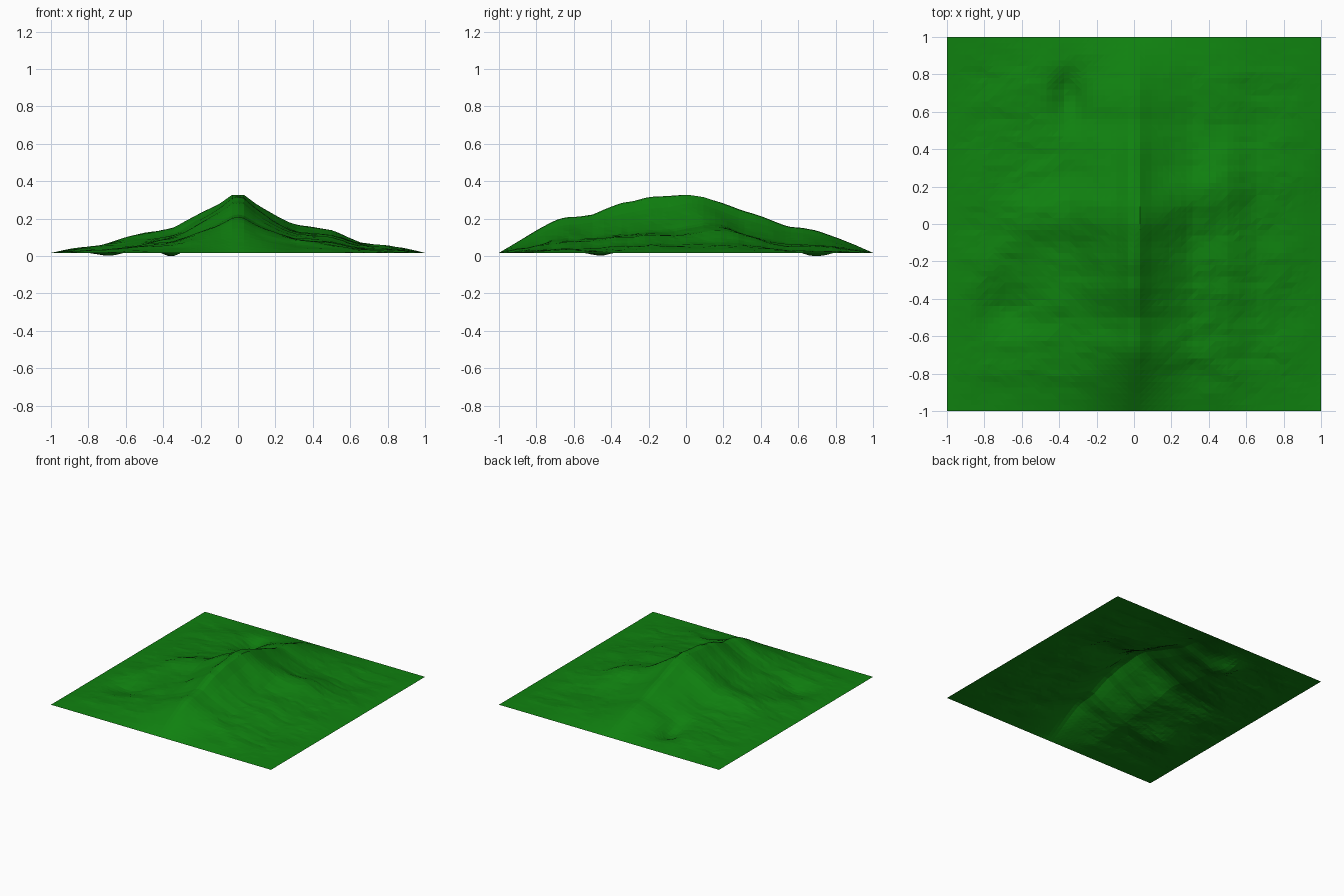
import bpy, bmesh, math
from mathutils import Vector, noise

if "Cube" in bpy.data.objects:
    bpy.data.objects.remove(bpy.data.objects["Cube"])

N = 64          # grid cells per side
BASE = 0.025    # height of the square border

# Main ridge running along y (position, height above border)
RIDGE = [(-1, 0), (-.9, .06), (-.8, .122), (-.7, .178), (-.64, .195), (-.57, .196),
         (-.5, .207), (-.42, .243), (-.35, .27), (-.28, .28), (-.2, .304), (0, .315),
         (.1, .3), (.2, .27), (.3, .23), (.4, .2), (.5, .16), (.55, .141), (.62, .136),
         (.7, .12), (.8, .086), (.9, .045), (1, 0)]
# Cross-section running along x
FLANK = [(-1, 0), (-.9, .02), (-.8, .038), (-.7, .055), (-.6, .078), (-.5, .1),
         (-.4, .115), (-.35, .125), (-.3, .152), (-.2, .21), (-.1, .262), (-.03, .31),
         (.03, .31), (.1, .257), (.2, .2), (.3, .15), (.4, .135), (.5, .12),
         (.55, .1), (.6, .075), (.65, .057), (.8, .042), (.9, .025), (1, 0)]
# Side spurs leaving the summit (x, y of the crest)
SPUR = [(-1, -.25), (-.75, -.13), (-.5, .08), (0, .05), (.5, .2), (1, .26)]
# Hollows: x, y, width x, width y, depth
HOLLOWS = [(-.35, .68, .09, .13, .058), (-.66, -.43, .17, .15, .045)]


def lerp(table, t):
    for (a, u), (b, v) in zip(table, table[1:]):
        if t <= b:
            return u + (v - u) * (t - a) / (b - a)
    return table[-1][1]


def bell(d):
    return math.exp(-d * d)


def height(x, y):
    side = min(1, abs(x) / .3)
    border = min(1, 5 * (1 - abs(x))) * min(1, 5 * (1 - abs(y)))
    along = lerp(RIDGE, y) / .315
    along = along * (1 - .22 * side) + .27 * side * bell((y - lerp(SPUR, x)) / .15)
    h = lerp(FLANK, x) * along
    for cx, cy, wx, wy, depth in HOLLOWS:
        h -= border * depth * bell((x - cx) / wx) * bell((y - cy) / wy)
    # rough gullies, streaked down the flanks
    rough = noise.fractal(Vector((x * 3 + 7, y * 6 + 3, 1.5)), 0.9, 2.0, 4)
    h += .011 * rough * border * (.15 + .85 * side)
    return max(BASE + h, 0)


# Terrain sheet
bm = bmesh.new()
bmesh.ops.create_grid(bm, x_segments=N, y_segments=N, size=1)
for v in bm.verts:
    v.co.z = height(v.co.x, v.co.y)
low = min(v.co.z for v in bm.verts)
for v in bm.verts:
    v.co.z -= low
bmesh.ops.triangulate(bm, faces=bm.faces[:])
mesh = bpy.data.meshes.new("mountain_terrain")
bm.to_mesh(mesh)
bm.free()
terrain = bpy.data.objects.new("mountain_terrain", mesh)
bpy.context.collection.objects.link(terrain)

# Grass green
green = bpy.data.materials.new("grass_green")
green.diffuse_color = (0.005, 0.22, 0.005, 1)
green.use_nodes = True
green.node_tree.nodes["Principled BSDF"].inputs["Base Color"].default_value = green.diffuse_color
mesh.materials.append(green)
